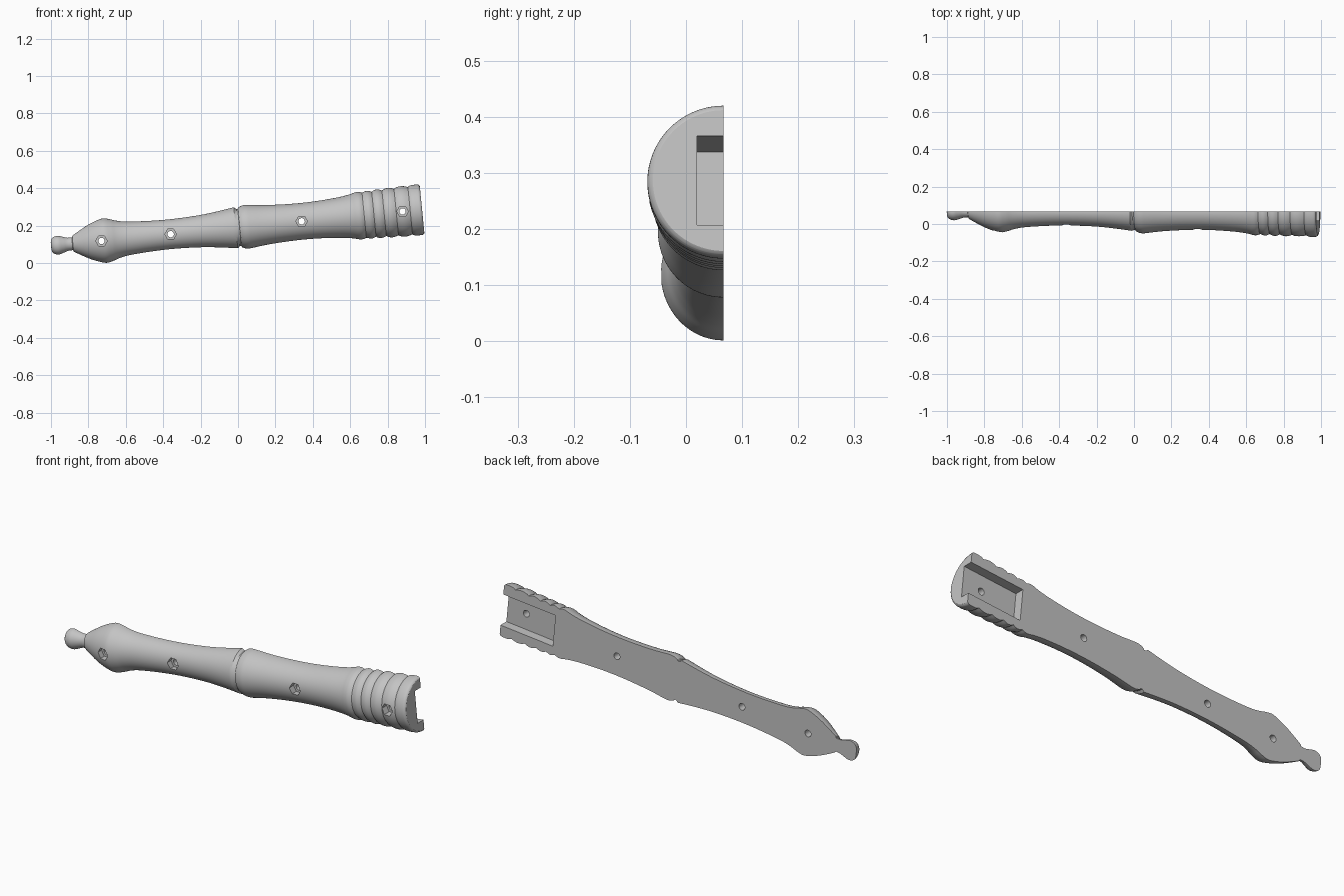
import bpy
import bmesh
from math import pi, sin, cos, atan
from mathutils import Matrix, Vector

cube = bpy.data.objects.get("Cube")
if cube:
    bpy.data.objects.remove(cube, do_unlink=True)

SLOPE = 0.098
FLAT_Y = 0.067
AXIS_Z = 0.19
ARC_STEPS = 48
TILT = Matrix.Translation((0, FLAT_Y, AXIS_Z)) @ Matrix.Rotation(-atan(SLOPE), 4, 'Y')

grey = bpy.data.materials.new("light_grey")
grey.use_nodes = True
grey.diffuse_color = (0.55, 0.55, 0.55, 1)
grey.node_tree.nodes["Principled BSDF"].inputs["Base Color"].default_value = grey.diffuse_color


def smooth_path(points, steps=5):
    """Catmull-Rom curve through profile points."""
    pts = [Vector(p) for p in points]
    pts = [2 * pts[0] - pts[1]] + pts + [2 * pts[-1] - pts[-2]]
    out = []
    for a, b, c, d in zip(pts, pts[1:], pts[2:], pts[3:]):
        for i in range(steps):
            t = i / steps
            out.append(b + (c - a) * t / 2 + (2 * a - 5 * b + 4 * c - d) * t * t / 2
                       + (3 * b - a - 3 * c + d) * t ** 3 / 2)
    return out + [pts[-2]]


def make_object(name, bm):
    bmesh.ops.recalc_face_normals(bm, faces=bm.faces)
    mesh = bpy.data.meshes.new(name)
    bm.to_mesh(mesh)
    bm.free()
    mesh.materials.append(grey)
    obj = bpy.data.objects.new(name, mesh)
    bpy.context.collection.objects.link(obj)
    return obj


# Profile as (distance along the axis, radius): knob, bulb and lower grip, upper grip
knob = smooth_path([(-1.005, 0.004), (-1.002, 0.03), (-0.988, 0.045), (-0.965, 0.05),
                    (-0.94, 0.043), (-0.915, 0.035), (-0.89, 0.034)])
lower = smooth_path([(-0.887, 0.042), (-0.85, 0.064), (-0.8, 0.091), (-0.75, 0.111),
                     (-0.715, 0.119), (-0.68, 0.112), (-0.64, 0.099), (-0.58, 0.089),
                     (-0.45, 0.081), (-0.33, 0.08), (-0.2, 0.086), (-0.1, 0.097), (-0.012, 0.11)])
groove = [Vector((0, 0.1)), Vector((0.008, 0.1))]
upper = smooth_path([(0.012, 0.107), (0.028, 0.114), (0.05, 0.117), (0.08, 0.114), (0.15, 0.106),
                     (0.25, 0.1), (0.35, 0.098), (0.45, 0.101), (0.55, 0.109), (0.61, 0.118),
                     (0.64, 0.126), (0.66, 0.127), (0.678, 0.121)])

# Rounded rings near the open end
rings = []
edges = [0.68, 0.73, 0.785, 0.85, 0.925]
for start, end in zip(edges, edges[1:]):
    base = 0.12 + (start - edges[0]) * 0.04
    for i in range(1, 9):
        t = i / 8
        rings.append(Vector((start + (end - start) * t, base + 0.0085 * sin(pi * t))))
end_ring = smooth_path([(0.93, 0.131), (0.942, 0.135), (0.96, 0.136), (0.978, 0.135), (0.986, 0.131)])
profile = knob + lower + groove + upper + rings + end_ring + [Vector((0.989, 0.126))]

# Half-round handle body with a flat back
bm = bmesh.new()
loops = []
for along, radius in profile:
    depth = 0.94 if along < 0 else 1
    loops.append([bm.verts.new((along, -radius * depth * sin(pi * k / ARC_STEPS),
                                radius * cos(pi * k / ARC_STEPS))) for k in range(ARC_STEPS + 1)])
for a, b in zip(loops, loops[1:]):
    for k in range(ARC_STEPS + 1):
        n = (k + 1) % (ARC_STEPS + 1)
        bm.faces.new((a[k], a[n], b[n], b[k]))
bm.faces.new(loops[0])
bm.faces.new(loops[-1])
bm.transform(TILT)
handle = make_object("handle_half", bm)


def cut(cutter):
    mod = handle.modifiers.new(cutter.name, 'BOOLEAN')
    mod.operation = 'DIFFERENCE'
    mod.solver = 'EXACT'
    mod.object = cutter
    bpy.context.view_layer.objects.active = handle
    bpy.ops.object.modifier_apply(modifier=mod.name)
    bpy.data.objects.remove(cutter, do_unlink=True)


def prism(name, sides, radius, x, z, y_from, y_to):
    bm = bmesh.new()
    place = Matrix.Translation((x, (y_from + y_to) / 2, z)) @ Matrix.Rotation(pi / 2, 4, 'X')
    if sides == 6:
        place = place @ Matrix.Rotation(pi / 2, 4, 'Z')
    bmesh.ops.create_cone(bm, cap_ends=True, segments=sides, radius1=radius, radius2=radius,
                          depth=y_to - y_from, matrix=place)
    if sides == 6:
        # Put two corners of the hexagon on the horizontal centre line
        spread = max(v.co.x for v in bm.verts) - x
        if spread < radius * 0.95:
            bmesh.ops.rotate(bm, verts=bm.verts, cent=(x, 0, z), matrix=Matrix.Rotation(pi / 6, 3, 'Y'))
    return make_object(name, bm)


# Slot in the flat back, open at the end
bm = bmesh.new()
bmesh.ops.create_cube(bm, size=1)
slot_start, slot_end = 0.695, 1.1
bm.transform(TILT @ Matrix.Translation(((slot_start + slot_end) / 2, 0, 0))
             @ Matrix.Diagonal((slot_end - slot_start, 0.094, 0.16, 1)))
cut(make_object("slot_cutter", bm))

# Bolt holes with hexagonal pockets: position and pocket floor
for x, floor in ((-0.73, -0.005), (-0.36, 0.022), (0.34, 0.003), (0.88, -0.025)):
    z = AXIS_Z + SLOPE * x
    cut(prism("pocket_cutter", 6, 0.031, x, z, -0.2, floor))
    cut(prism("hole_cutter", 24, 0.017, x, z, -0.2, 0.2))

bpy.ops.object.select_all(action='DESELECT')
handle.select_set(True)
bpy.context.view_layer.objects.active = handle
bpy.ops.object.shade_smooth_by_angle(angle=pi / 6)
